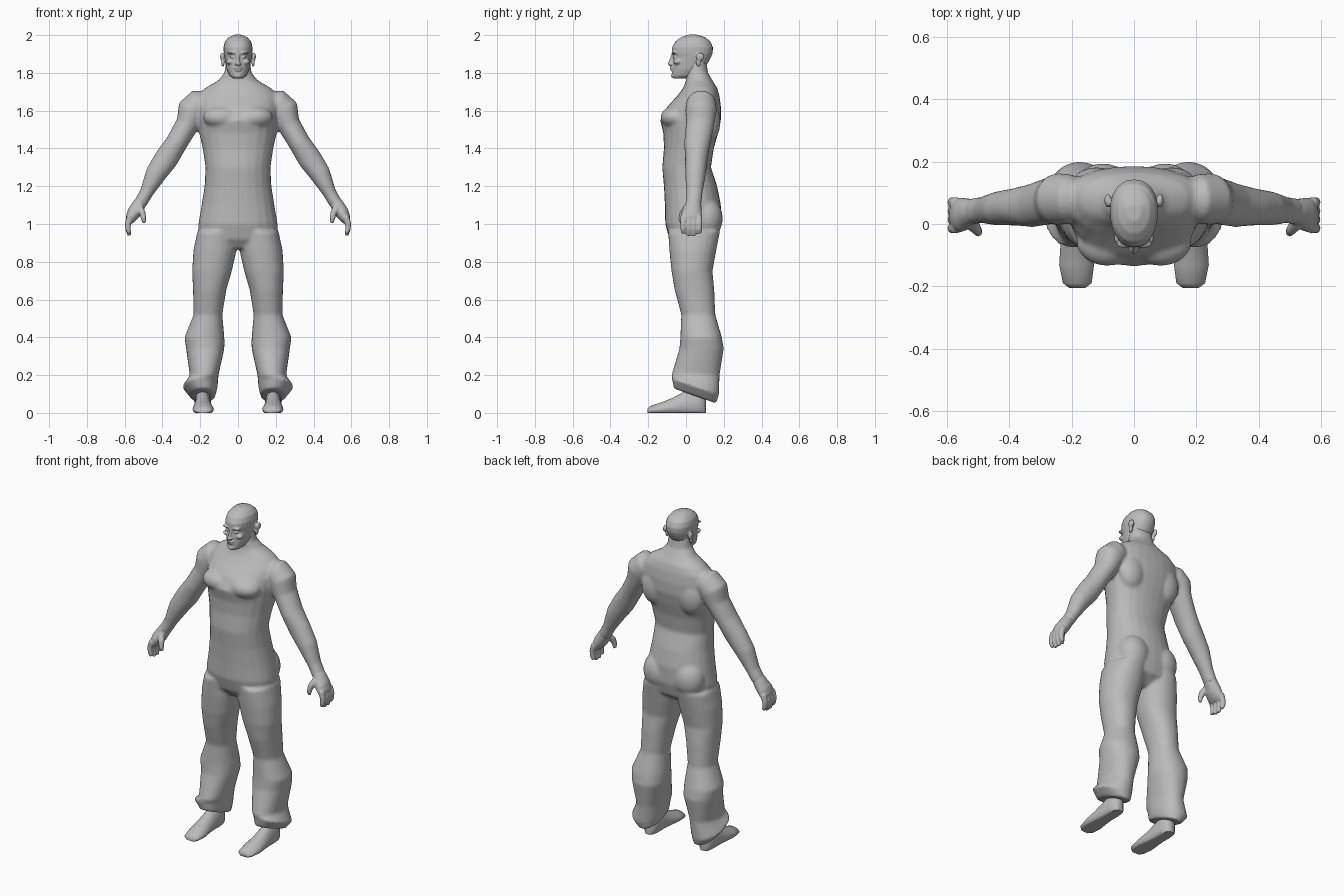
import bpy
import bmesh
from math import cos, sin, pi
from mathutils import Vector, Matrix

cube = bpy.data.objects.get("Cube")
if cube:
    bpy.data.objects.remove(cube, do_unlink=True)

grey = bpy.data.materials.new("plain_grey")
grey.use_nodes = True
grey.diffuse_color = (0.5, 0.5, 0.5, 1)
bsdf = next(n for n in grey.node_tree.nodes if n.type == 'BSDF_PRINCIPLED')
bsdf.inputs["Base Color"].default_value = grey.diffuse_color
bsdf.inputs["Roughness"].default_value = 0.7
SIDES = 24


def unit_loop(power=2.0):
    """Points of a superellipse; higher power is boxier."""
    loop = []
    for i in range(SIDES):
        a = 2 * pi * i / SIDES
        c, s = cos(a), sin(a)
        k = (abs(c) ** power + abs(s) ** power) ** (-1 / power)
        loop.append((c * k, s * k))
    return loop


def skin(bm, rings):
    """Join successive rings with quads and close both ends."""
    loops = [[bm.verts.new(p) for p in r] for r in rings]
    for a, b in zip(loops, loops[1:]):
        for i in range(SIDES):
            j = (i + 1) % SIDES
            bm.faces.new((a[i], a[j], b[j], b[i]))
    bm.faces.new(loops[0])
    bm.faces.new(loops[-1])


def level_ring(z, x0, x1, front, back, wide, tilt=0, power=2.2):
    """Horizontal section with separate front and back depth."""
    cx, rx = (x0 + x1) / 2, (x1 - x0) / 2
    ring = []
    for u, v in unit_loop(power):
        y = wide + v * ((back - wide) if v > 0 else (wide - front))
        ring.append((cx + rx * u, y, z - tilt * (y - wide)))
    return ring


def limb(bm, rows):
    """Tube along x, y, z points with in-plane radius and y radius."""
    rings = []
    for i, (x, y, z, r, ry) in enumerate(rows):
        a, b = rows[max(i - 1, 0)], rows[min(i + 1, len(rows) - 1)]
        d = Vector((b[0] - a[0], 0, b[2] - a[2])).normalized()
        side = Vector((-d.z, 0, d.x))
        rings.append([Vector((x, y, z)) + side * (r * u) + Vector((0, ry * v, 0))
                      for u, v in unit_loop()])
    skin(bm, rings)


def blob(bm, centre, radii):
    m = Matrix.Translation(centre) @ Matrix.Diagonal((*radii, 1))
    bmesh.ops.create_icosphere(bm, subdivisions=3, radius=1, matrix=m)


def mirror(bm):
    copy = bmesh.ops.duplicate(bm, geom=bm.verts[:] + bm.edges[:] + bm.faces[:])
    verts = [g for g in copy["geom"] if isinstance(g, bmesh.types.BMVert)]
    bmesh.ops.scale(bm, vec=(-1, 1, 1), verts=verts)


def finish(bm, name, voxel=0, rounds=0):
    bmesh.ops.recalc_face_normals(bm, faces=bm.faces[:])
    mesh = bpy.data.meshes.new(name)
    bm.to_mesh(mesh)
    bm.free()
    mesh.materials.append(grey)
    mesh.shade_smooth()
    ob = bpy.data.objects.new(name, mesh)
    bpy.context.scene.collection.objects.link(ob)
    if voxel:
        fuse = ob.modifiers.new("fuse", 'REMESH')
        fuse.mode = 'VOXEL'
        fuse.voxel_size = voxel
        fuse.use_smooth_shade = True
        soft = ob.modifiers.new("soften", 'SMOOTH')
        soft.factor = 0.5
        soft.iterations = rounds
    return ob


# Body: legs, arms and muscles on one side, mirrored, then the trunk
body = bmesh.new()
leg_rows = [
    (.96, .005, .215, -.095, .18), (.86, .008, .236, -.088, .16),
    (.75, .033, .243, -.077, .14), (.65, .062, .238, -.06, .15),
    (.52, .083, .235, -.025, .155), (.40, .072, .283, -.03, .19),
    (.34, .072, .275, -.035, .20), (.20, .103, .255, -.077, .178),
    (.14, .108, .293, -.075, .175), (.09, .12, .25, -.065, .16)]
skin(body, [level_ring(*row, (row[3] + row[4]) / 2, .35 if row[0] < .15 else 0)
            for row in leg_rows])
limb(body, [
    (.16, .08, 1.64, .06, .06), (.205, .08, 1.635, .08, .08),
    (.243, .08, 1.60, .081, .083), (.267, .075, 1.53, .062, .076),
    (.325, .06, 1.43, .058, .07), (.38, .055, 1.345, .064, .06),
    (.435, .05, 1.265, .056, .055), (.485, .045, 1.165, .036, .043),
    (.52, .04, 1.105, .035, .042)])
blob(body, (.085, -.058, 1.565), (.1, .077, .06))
blob(body, (.12, .12, 1.54), (.085, .062, .11))
blob(body, (.1, .108, 1.03), (.095, .087, .11))
mirror(body)
trunk_rows = [
    (.87, .12, -.05, .1, .03), (.92, .205, -.088, .165, .04),
    (1.0, .21, -.11, .185, .04), (1.1, .193, -.112, .185, .04),
    (1.2, .177, -.117, .165, .03), (1.3, .172, -.126, .132, .02),
    (1.4, .187, -.117, .147, .04), (1.48, .205, -.12, .17, .06),
    (1.55, .215, -.137, .185, .08), (1.62, .222, -.1, .185, .09),
    (1.68, .215, -.045, .177, .09), (1.72, .175, -.015, .165, .085),
    (1.76, .105, 0, .14, .075), (1.8, .072, 0, .117, .06),
    (1.88, .062, .01, .105, .06)]
skin(body, [level_ring(z, -w, w, f, b, m) for z, w, f, b, m in trunk_rows])
finish(body, "body", .009, 6)

# Head: facial masses and ears fused to the skull
head = bmesh.new()
blob(head, (.03, -.062, 1.906), (.028, .016, .007))
blob(head, (.03, -.06, 1.884), (.013, .01, .007))
blob(head, (.042, -.045, 1.858), (.022, .022, .014))
blob(head, (.009, -.08, 1.846), (.009, .012, .007))
blob(head, (.084, .075, 1.885), (.011, .022, .022))
blob(head, (.08, .066, 1.856), (.009, .013, .024))
mirror(head)
blob(head, (0, -.072, 1.827), (.022, .014, .006))
blob(head, (0, -.069, 1.814), (.019, .014, .006))
blob(head, (0, -.06, 1.785), (.022, .02, .014))
nose = [(1.9, .007, -.077), (1.87, .009, -.088), (1.847, .012, -.1),
        (1.838, .009, -.088)]
skin(head, [level_ring(z, -w, w, f, -.04, -.065) for z, w, f in nose])
skull_rows = [
    (1.771, .028, -.07, .0), (1.785, .045, -.075, .05),
    (1.82, .06, -.072, .092), (1.86, .068, -.07, .12),
    (1.885, .072, -.067, .133), (1.905, .075, -.075, .141),
    (1.935, .077, -.074, .143), (1.965, .07, -.058, .13),
    (1.987, .052, -.03, .105), (2.002, .022, .01, .06)]
skin(head, [level_ring(z, -w, w, f, b, (f + b) / 2 + .01)
            for z, w, f, b in skull_rows])
finish(head, "head", .0045, 3)

for side, label in ((1, "left"), (-1, "right")):
    # Hand: palm, four curled fingers and a thumb
    hand = bmesh.new()
    limb(hand, [
        (.5, .042, 1.14, .03, .036), (.525, .038, 1.1, .036, .043),
        (.55, .03, 1.06, .037, .054), (.567, .028, 1.03, .029, .056),
        (.575, .028, 1.01, .018, .05)])
    for i in range(4):
        y = -.014 + .028 * i
        drop = .012 if i in (1, 2) else 0
        limb(hand, [(.57, y, 1.04, .019, .016), (.583, y, 1.0, .016, .016),
                    (.582, y, .97, .014, .015),
                    (.574, y, .95 - drop, .01, .011)])
    limb(hand, [(.53, .01, 1.09, .026, .024), (.506, -.015, 1.06, .017, .02),
                (.5, -.025, 1.03, .014, .015), (.497, -.024, 1.005, .009, .01)])
    bmesh.ops.scale(hand, vec=(side, 1, 1), verts=hand.verts[:])
    finish(hand, label + "_hand", .005, 3)

    # Foot: sections from toe to heel, flat underneath
    foot = bmesh.new()
    rings = []
    for y, cx, w, top in [
            (-.205, .182, .026, .022), (-.19, .182, .046, .036),
            (-.13, .184, .056, .056), (-.07, .186, .05, .08),
            (-.01, .186, .043, .112), (.05, .186, .044, .14),
            (.09, .186, .036, .13), (.105, .186, .018, .09)]:
        rings.append([(side * (cx + w * u * (1 - .25 * max(v, 0))), y,
                       max(0, top * (.4 + .6 * v))) for u, v in unit_loop(2.3)])
    skin(foot, rings)
    ob = finish(foot, label + "_foot")
    bpy.ops.object.select_all(action='DESELECT')
    ob.select_set(True)
    bpy.context.view_layer.objects.active = ob
    bpy.ops.object.shade_smooth_by_angle(angle=pi / 3)
